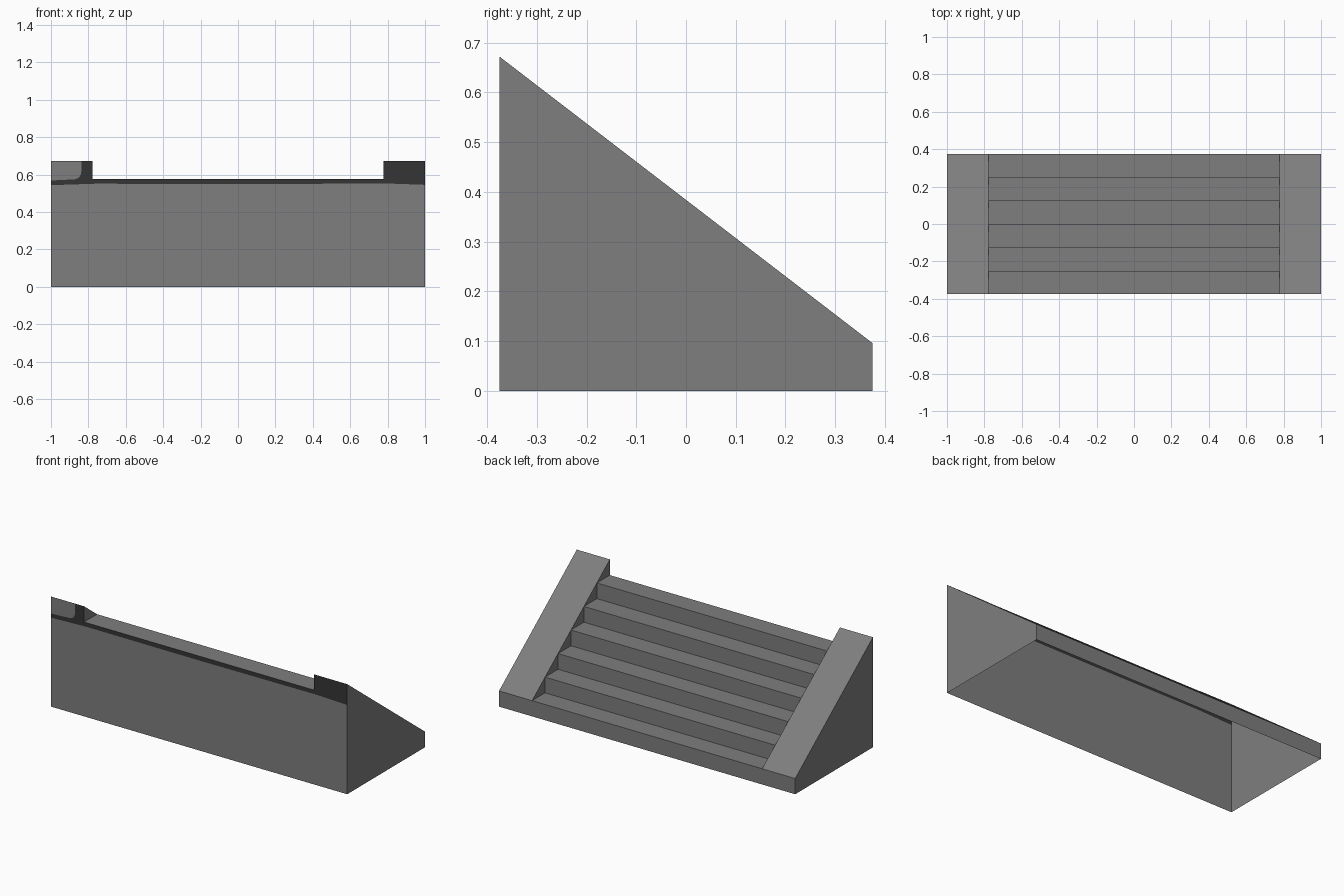
import bpy, math

if "Cube" in bpy.data.objects:
    bpy.data.objects.remove(bpy.data.objects["Cube"])

N, RUN, RISE = 6, 0.125, 0.096      # steps
W, IN, D = 1.0, 0.777, 0.375        # half width, inner cheek edge, half depth
TOP = RISE * (N + 1)


def material(name, v):
    m = bpy.data.materials.new(name)
    m.diffuse_color = (v, v, v, 1)
    m.use_nodes = True
    m.node_tree.nodes["Principled BSDF"].inputs["Base Color"].default_value = m.diffuse_color
    return m


stone = material("grey concrete", 0.21)
dark = material("dark grey stain", 0.035)


def build(name, polys, mat):
    """Make an object from a list of polygons given as point lists."""
    verts, index, faces = [], {}, []
    for poly in polys:
        face = []
        for p in poly:
            key = tuple(round(c, 5) for c in p)
            if key not in index:
                index[key] = len(verts)
                verts.append(key)
            face.append(index[key])
        faces.append(face)
    me = bpy.data.meshes.new(name)
    me.from_pydata(verts, [], faces)
    me.materials.append(mat)
    ob = bpy.data.objects.new(name, me)
    bpy.context.collection.objects.link(ob)
    return ob


# Steps: risers and treads; the lowest riser spans the full width
steps = []
for k in range(N):
    y, z = D - k * RUN, k * RISE
    w = W if k == 0 else IN
    steps.append([(w, y, z), (-w, y, z), (-w, y, z + RISE), (w, y, z + RISE)])
    z += RISE
    steps.append([(-IN, y - RUN, z), (IN, y - RUN, z), (IN, y, z), (-IN, y, z)])
build("steps", steps, stone)

# Side cheeks: outer wall, sloped top and the small inner triangles
for side, name in ((1, "right_cheek"), (-1, "left_cheek")):
    polys = [
        [(W, -D, 0), (W, D, 0), (W, D, RISE), (W, -D, TOP)],
        [(IN, -D, TOP), (W, -D, TOP), (W, D, RISE), (IN, D, RISE)],
    ]
    for k in range(N):
        y, z = D - k * RUN, (k + 1) * RISE
        polys.append([(IN, y, z), (IN, y - RUN, z), (IN, y - RUN, z + RISE)])
    if side < 0:
        polys = [[(-x, y, z) for x, y, z in reversed(p)] for p in polys]
    build(name, polys, stone)


def front(points):
    return [(x, -D, z) for x, z in points]


# Tall front wall, plain up to a slightly uneven stain line
line = [(-1, 0.543), (-0.76, 0.551), (0, 0.549), (0.8, 0.552), (1, 0.545)]
wall = [front([(-W, 0), (W, 0)] + line[::-1])]

# Light patch with a rounded corner on the left cheek's front end
r, px, pz = 0.04, -0.838, 0.574
arc = [(px - r + r * math.cos(a), pz + r + r * math.sin(a))
       for a in (math.radians(-90 + 15 * i) for i in range(7))]
patch_edge = [(-W, 0.568)] + arc + [(px, TOP)]
wall.append(front(patch_edge + [(-W, TOP)]))
build("front_wall", wall, stone)

# Dark stained band along the top of the front wall
z6 = N * RISE
band = line + [(W, TOP), (IN, TOP), (IN, z6), (-IN, z6), (-IN, TOP)] + patch_edge[::-1]
build("stained_band", [front(band)], dark)
